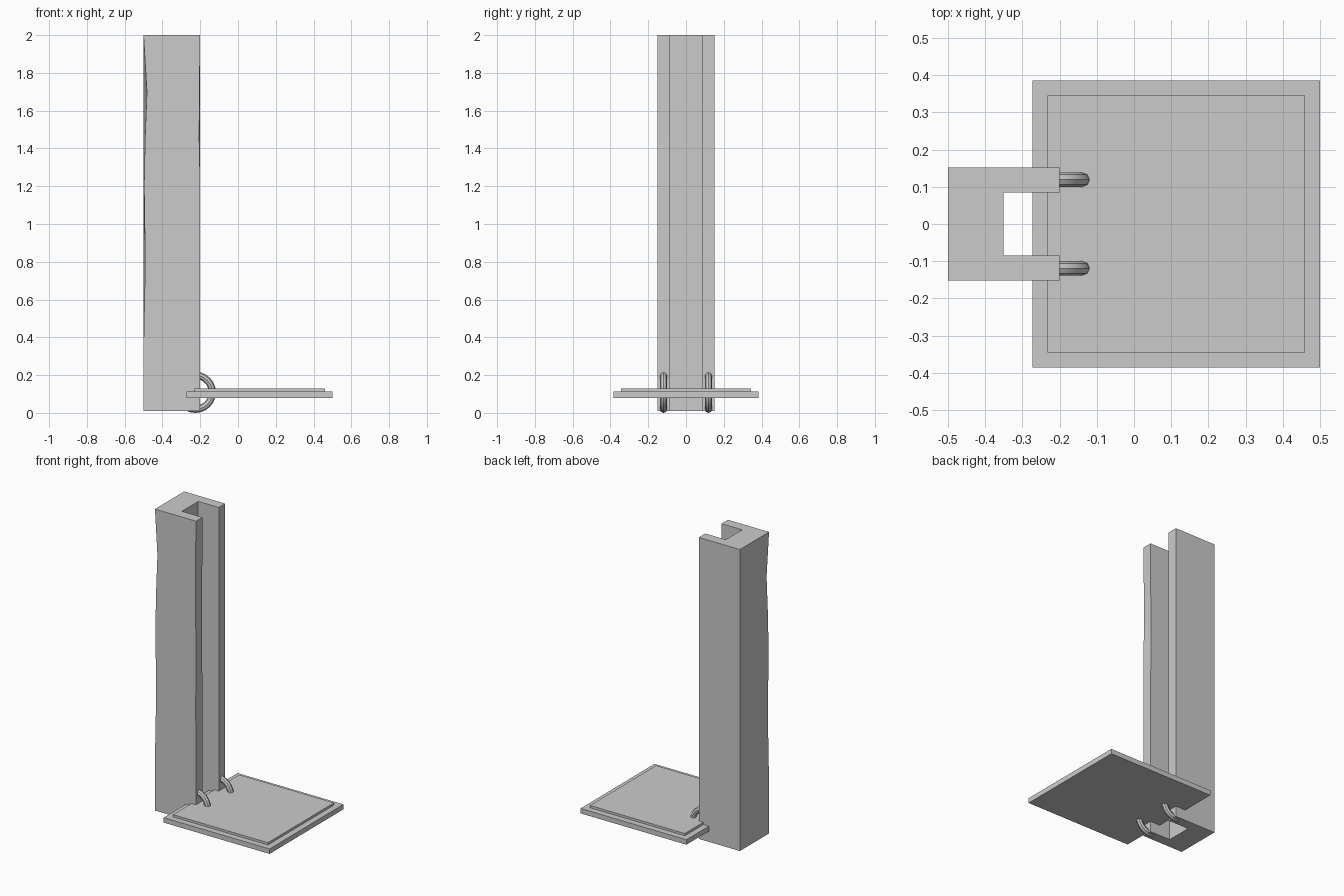
import bpy, bmesh, math, random

if "Cube" in bpy.data.objects:
    bpy.data.objects.remove(bpy.data.objects["Cube"])
random.seed(4)


def make_object(name, bm):
    bmesh.ops.recalc_face_normals(bm, faces=bm.faces)
    mesh = bpy.data.meshes.new(name)
    bm.to_mesh(mesh)
    bm.free()
    obj = bpy.data.objects.new(name, mesh)
    bpy.context.collection.objects.link(obj)
    return obj


def slab(name, x0, x1, half_y, z0, z1):
    bm = bmesh.new()
    bmesh.ops.create_cube(bm, size=1)
    for v in bm.verts:
        v.co.x = x0 + (v.co.x + 0.5) * (x1 - x0)
        v.co.y *= 2 * half_y
        v.co.z = z0 + (v.co.z + 0.5) * (z1 - z0)
    return make_object(name, bm)


# Channelled post: U profile extruded in levels, with slightly worn edges
profile = [(-0.5, -0.152), (-0.2, -0.152), (-0.2, -0.085), (-0.35, -0.085),
           (-0.35, 0.085), (-0.2, 0.085), (-0.2, 0.152), (-0.5, 0.152)]
levels = [0.01, 0.35, 0.8, 1.2, 1.45, 1.7, 2.0]
front_dent = [0, 0, 0.009, 0.003, 0.008, 0.018, 0]
bm = bmesh.new()
rings = []
for i, z in enumerate(levels):
    ring = []
    for k, (x, y) in enumerate(profile):
        if 0 < i < len(levels) - 1:
            if k == 0:
                x += front_dent[i]
            elif k in (1, 2):
                x -= random.uniform(0, 0.006)
        ring.append(bm.verts.new((x, y, z)))
    rings.append(ring)
n = len(profile)
for low, high in zip(rings, rings[1:]):
    for k in range(n):
        j = (k + 1) % n
        bm.faces.new((low[k], low[j], high[j], high[k]))
bm.faces.new(rings[0])
bm.faces.new(rings[-1])
make_object("channel_post", bm)

# Square platform with a raised panel
slab("platform", -0.273, 0.5, 0.385, 0.08, 0.113)
slab("platform_panel", -0.233, 0.46, 0.345, 0.112, 0.128)

# Pair of rings joining the post and platform
for side, label in ((-1, "front"), (1, "back")):
    bpy.ops.mesh.primitive_torus_add(
        location=(-0.226, side * 0.119, 0.109), rotation=(math.pi / 2, 0, 0),
        major_radius=0.09, minor_radius=0.019,
        major_segments=24, minor_segments=8)
    ring = bpy.context.object
    ring.name = label + "_ring"
    bpy.ops.object.shade_smooth_by_angle(angle=math.radians(30))
